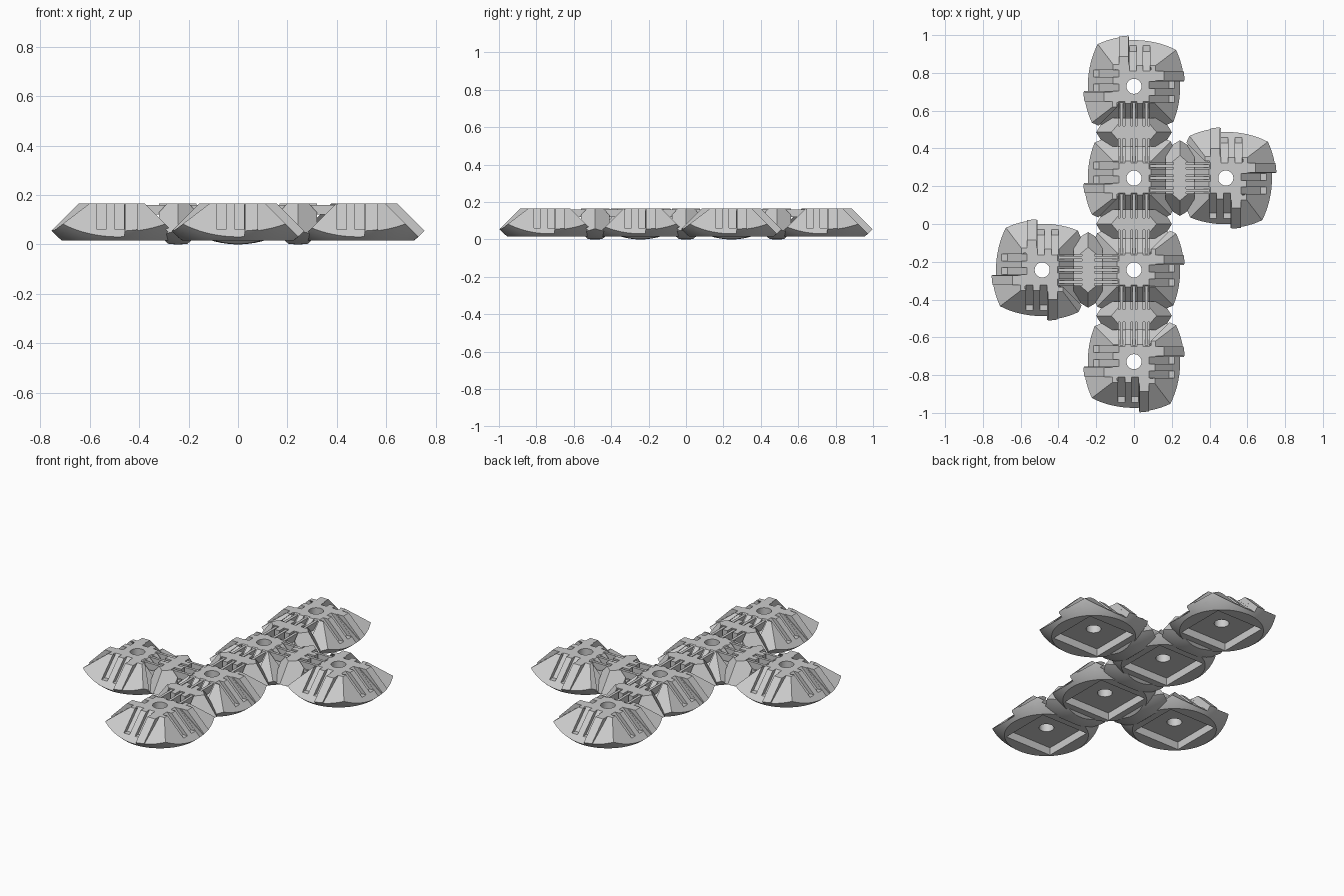
import bpy, bmesh, math
from mathutils import Vector, Matrix

if "Cube" in bpy.data.objects:
    bpy.data.objects.remove(bpy.data.objects["Cube"])

C, R = 0.315, 0.375          # ball centre height and radius
TOP, LOW = 0.165, 0.015      # flat top and underside of a segment
STEP = 0.486                 # spacing of segments


def turn(k):
    return Matrix.Rotation(k * math.pi / 2, 4, 'Z')


def carve(planes, cz=C):
    """Ball cut down by planes (point, outward normal)."""
    bm = bmesh.new()
    bmesh.ops.create_uvsphere(bm, u_segments=72, v_segments=48, radius=R,
                              matrix=Matrix.Translation((0, 0, cz)) @ Matrix.Rotation(0.013, 4, 'Z'))
    for co, no in planes:
        bmesh.ops.bisect_plane(bm, geom=bm.verts[:] + bm.edges[:] + bm.faces[:], dist=1e-6,
                               plane_co=co, plane_no=Vector(no).normalized(), clear_outer=True)
        bmesh.ops.holes_fill(bm, edges=[e for e in bm.edges if e.is_boundary], sides=0)
    bmesh.ops.recalc_face_normals(bm, faces=bm.faces[:])
    return bm


def prism(bm, profile, t0, t1, mat):
    """Extrude an x-z profile along y from t0 to t1."""
    a = [bm.verts.new(mat @ Vector((x, t0, z))) for x, z in profile]
    b = [bm.verts.new(mat @ Vector((x, t1, z))) for x, z in profile]
    n = len(a)
    fs = [bm.faces.new(a), bm.faces.new(b[::-1])]
    fs += [bm.faces.new((a[i], b[i], b[(i + 1) % n], a[(i + 1) % n])) for i in range(n)]
    bmesh.ops.recalc_face_normals(bm, faces=fs)


def rect(x0, x1, z0, z1):
    return [(x0, z0), (x1, z0), (x1, z1), (x0, z1)]


def make(name, bm, loc=(0, 0, 0), rot=None):
    if rot:
        bm.transform(rot)
    me = bpy.data.meshes.new(name)
    bm.to_mesh(me)
    bm.free()
    ob = bpy.data.objects.new(name, me)
    ob.location = loc
    bpy.context.collection.objects.link(ob)
    return ob


def cut(ob, bm, loc):
    """Subtract the cutter mesh and bake the result."""
    cutter = make("cutter", bm, loc)
    cutter.hide_render = True
    m = ob.modifiers.new("cut", 'BOOLEAN')
    m.operation, m.solver, m.use_self, m.object = 'DIFFERENCE', 'EXACT', True, cutter
    bpy.context.view_layer.update()
    me = bpy.data.meshes.new_from_object(ob.evaluated_get(bpy.context.evaluated_depsgraph_get()))
    ob.modifiers.clear()
    ob.data = me
    bpy.data.objects.remove(cutter)


def face(k, d):
    """45 degree side plane number k, set back by d."""
    return (turn(k) @ Vector((C - d, 0, 0)), turn(k) @ Vector((1, 0, 1)))


CAPS = [((0, 0, TOP), (0, 0, 1)), ((0, 0, LOW), (0, 0, -1))]
BACK = ((C - 0.06, 0, 0), (-1, 0, -1))
SLOT = [(0.08, 0.2), (0.08, 0.165), (0.185, 0.06), (0.3, 0.06), (0.3, 0.2)]
HINGE = (-0.065, 0, 0.065)


def segment(x, y, linked):
    loc = (x, y, 0)
    # body: truncated pyramid sector of the ball
    body = make("segment_body", carve(CAPS + [face(k, 0.06 if k in linked else 0.04) for k in range(4)]), loc)
    bm = bmesh.new()
    bmesh.ops.create_cone(bm, cap_ends=True, segments=32, radius1=0.04, radius2=0.04, depth=0.2,
                          matrix=Matrix.Translation((0, 0, 0.15)))
    prism(bm, rect(-0.152, 0.152, -0.05, 0.06), -0.152, 0.152, Matrix())
    for k in range(4):
        spans = [(t - 0.017, t + 0.017) for t in HINGE] if k in linked else \
            [(-0.085, -0.048), (-0.012, 0.025), (0.085, 0.1)]
        for t0, t1 in spans:
            prism(bm, SLOT, t0, t1, turn(k))
    cut(body, bm, loc)
    for k in range(4):
        if k in linked:
            # slim hinge bars reaching to the connector
            bm = bmesh.new()
            for t in HINGE:
                prism(bm, rect(0.07, 0.213, 0.12, 0.16), t - 0.008, t + 0.008, turn(k))
            make("hinge_bars", bm, loc)
            continue
        # overlapping half flange
        make("flange", carve(CAPS + [((0.115, 0, TOP), (0.112, 0, 0.147)), BACK,
                                     ((0, 0.026, 0), (0, -1, 0)), face(1, 0.04)]), loc, turn(k))
        # snap tooth
        make("snap_tooth", carve(CAPS + [face(0, -0.008), BACK, ((0, 0.03, 0), (0, -1, 0)),
                                         ((0, 0.08, 0), (0, 1, 0))]), loc, turn(k))


def connector(x, y, k):
    planes = [CAPS[0]]
    for s in (-1, 1):
        planes += [((0, s * 0.076, 0), (0, s, 0)), ((0, s * 0.076, 0.035), (0, s * 0.035, -0.04))]
        planes += [((s * 0.12, 0, TOP), (s, q * 0.85, 0.75)) for q in (-1, 1)]
    ob = make("connector", carve(planes, R), (x, y, 0), turn(k))
    bm = bmesh.new()
    for h in (1, 3):
        for t in HINGE:
            prism(bm, rect(0.033, 0.1, 0.1, 0.2), t - 0.017, t + 0.017, turn(k + h))
    cut(ob, bm, (x, y, 0))


# cross-shaped chain of six segments (linked sides: 0 +x, 1 +y, 2 -x, 3 -y)
H = STEP / 2
segment(0, 3 * H, {3})
segment(0, H, {0, 1, 3})
segment(0, -H, {1, 2, 3})
segment(0, -3 * H, {1})
segment(STEP, H, {2})
segment(-STEP, -H, {0})

# connectors between the segments
for yy in (-STEP, 0, STEP):
    connector(0, yy, 0)
connector(H, H, 1)
connector(-H, -H, 1)

for ob in bpy.context.collection.objects:
    ob.select_set(True)
    bpy.context.view_layer.objects.active = ob
bpy.ops.object.shade_smooth_by_angle(angle=math.radians(20))
